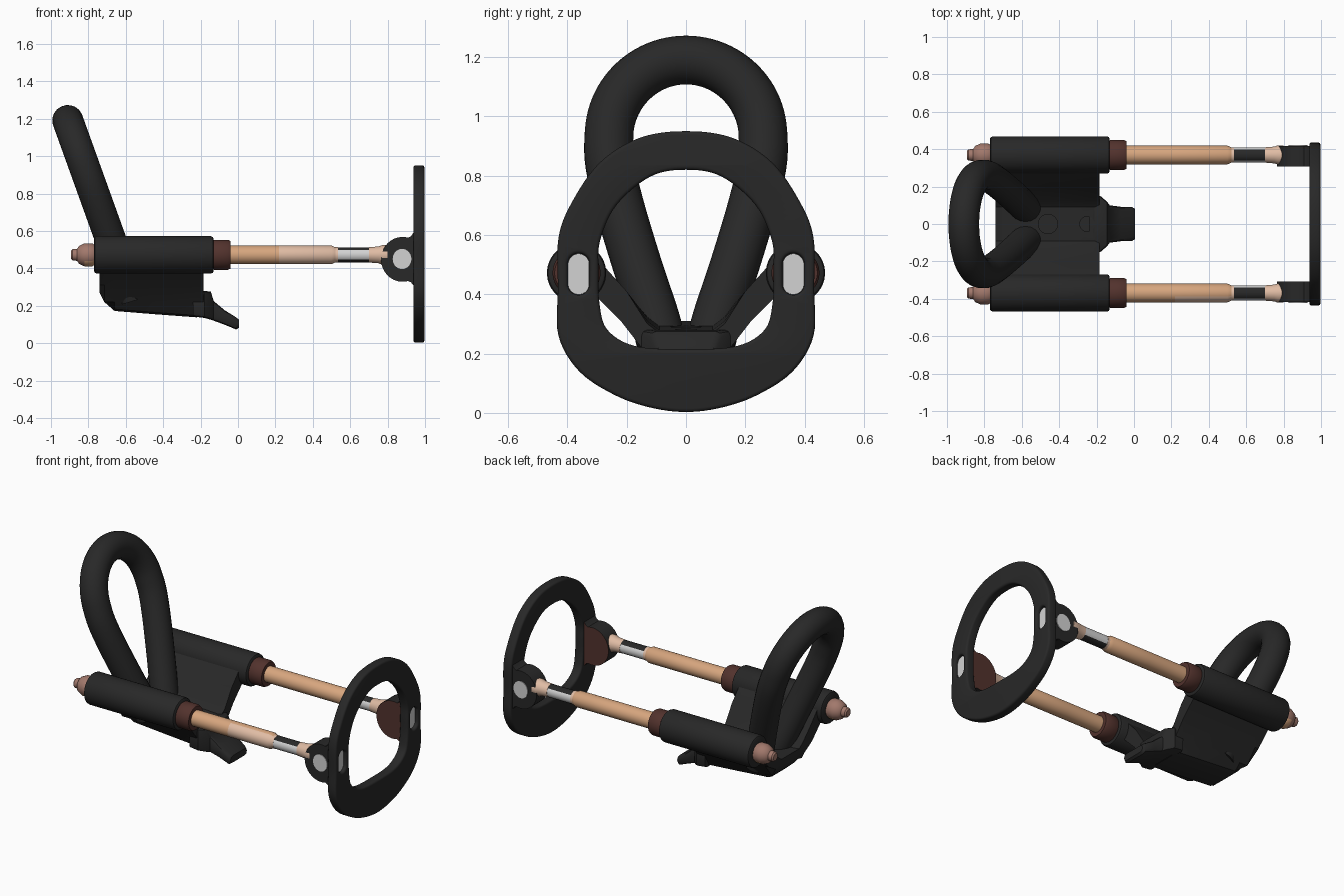
import bpy, bmesh, math
from mathutils import Matrix, Vector
from math import sin, cos, pi, radians

if "Cube" in bpy.data.objects:
    bpy.data.objects.remove(bpy.data.objects["Cube"])


def material(name, rgb):
    m = bpy.data.materials.new(name)
    m.diffuse_color = (*rgb, 1)
    m.use_nodes = True
    m.node_tree.nodes["Principled BSDF"].inputs["Base Color"].default_value = m.diffuse_color
    return m


BLACK = material("black", (0.021, 0.021, 0.021))
BROWN = material("dark brown", (0.085, 0.032, 0.026))
TAN = material("tan", (0.68, 0.38, 0.21))
BEIGE = material("beige", (0.74, 0.50, 0.37))
ROSE = material("rose brown", (0.36, 0.19, 0.15))
SILVER = material("silver", (0.65, 0.65, 0.65))


def add(name, mesh, mats):
    for m in mats:
        mesh.materials.append(m)
    ob = bpy.data.objects.new(name, mesh)
    bpy.context.collection.objects.link(ob)
    return ob


def loft(name, sections, mats, rule=None):
    """Skin a row of closed sections, cap the ends, colour faces by rule."""
    bm = bmesh.new()
    rows = [[bm.verts.new(p) for p in s] for s in sections]
    n = len(rows[0])
    for a, b in zip(rows, rows[1:]):
        for i in range(n):
            j = (i + 1) % n
            bm.faces.new((a[i], a[j], b[j], b[i]))
    bm.faces.new(rows[0])
    bm.faces.new(rows[-1])
    bmesh.ops.recalc_face_normals(bm, faces=bm.faces)
    if rule:
        for f in bm.faces:
            f.material_index = rule(f)
    me = bpy.data.meshes.new(name)
    bm.to_mesh(me)
    bm.free()
    return add(name, me, mats)


def turned(name, y, z, profile, mats, rule=None, n=40):
    """Round part along x from (x, radius) pairs."""
    ring = [2 * pi * (i + 0.5) / n for i in range(n)]
    return loft(name, [[(x, y + r * cos(a), z + r * sin(a)) for a in ring]
                       for x, r in profile], mats, rule)


def smooth_loop(pts, closed=True, steps=6):
    """Catmull-Rom through the points."""
    pts = [Vector(p) for p in pts]
    n, out = len(pts), []
    for i in range(n if closed else n - 1):
        if closed:
            a, b, c, d = (pts[(i + k) % n] for k in (-1, 0, 1, 2))
        else:
            a, b, c, d = (pts[min(max(i + k, 0), n - 1)] for k in (-1, 0, 1, 2))
        for s in range(steps):
            t = s / steps
            out.append(0.5 * (2 * b + (c - a) * t + (2 * a - 5 * b + 4 * c - d) * t * t
                              + (3 * b - a - 3 * c + d) * t ** 3))
    if not closed:
        out.append(pts[-1])
    return out


def mirrored(half):
    """Complete a (y, z) half outline whose ends lie on y = 0."""
    return half + [(-y, z) for y, z in half[-2:0:-1]]


def curve_mesh(name, loops, closed, mats, matrix=None, **settings):
    cu = bpy.data.curves.new(name, 'CURVE')
    for k, v in settings.items():
        setattr(cu, k, v)
    for loop in loops:
        sp = cu.splines.new('POLY')
        sp.points.add(len(loop) - 1)
        for p, co in zip(sp.points, loop):
            p.co = (*Vector(co).to_3d(), 1)
        sp.use_cyclic_u = closed
    tmp = bpy.data.objects.new(name + "_path", cu)
    bpy.context.collection.objects.link(tmp)
    dg = bpy.context.evaluated_depsgraph_get()
    me = bpy.data.meshes.new_from_object(tmp.evaluated_get(dg))
    bpy.data.objects.remove(tmp)
    bm = bmesh.new()
    bm.from_mesh(me)
    bmesh.ops.remove_doubles(bm, verts=bm.verts, dist=0.0002)
    bmesh.ops.recalc_face_normals(bm, faces=bm.faces)
    bm.to_mesh(me)
    bm.free()
    if matrix:
        me.transform(matrix)
    me.materials.clear()
    return add(name, me, mats)


def stadium(cy, cz, r, half):
    """Upright slot outline in (y, z)."""
    return [(cy + r * cos(a), cz + r * sin(a) + (half if a < pi else -half))
            for a in [2 * pi * (i + 0.5) / 24 for i in range(24)]]


# Front ring plate with central opening and two slots
outer = mirrored([(0, 0.95), (0.155, 0.928), (0.29, 0.845), (0.385, 0.71), (0.43, 0.59),
                  (0.432, 0.42), (0.43, 0.26), (0.36, 0.14), (0.24, 0.06), (0.12, 0.018), (0, 0.003)])
inner = mirrored([(0, 0.82), (0.12, 0.797), (0.235, 0.70), (0.29, 0.58), (0.295, 0.48),
                  (0.292, 0.37), (0.265, 0.28), (0.17, 0.225), (0, 0.215)])
to_yz = Matrix(((0, 0, 1, 0.967), (1, 0, 0, 0), (0, 1, 0, 0), (0, 0, 0, 1)))
curve_mesh("front_ring", [smooth_loop(outer), smooth_loop(inner),
                          stadium(0.362, 0.468, 0.037, 0.033), stadium(-0.362, 0.468, 0.037, 0.033)],
           True, [BLACK], to_yz, dimensions='2D', fill_mode='BOTH',
           extrude=0.018, bevel_depth=0.012, bevel_resolution=2, offset=-0.012)

# Tilted loop handle at the back
leg = [(0.085, 0.24), (0.105, 0.32), (0.165, 0.50), (0.225, 0.70), (0.257, 0.84)]
arc = [(0.26 * cos(radians(a)), 0.93 + 0.26 * sin(radians(a))) for a in range(0, 181, 15)]
path = leg + arc + [(-y, z) for y, z in reversed(leg)]
path = [(-0.91 + (1.19 - z) * 0.36, y, z) for y, z in path]
curve_mesh("loop_handle", [smooth_loop(path, False, 4)], False, [BLACK],
           dimensions='3D', bevel_depth=0.083, bevel_resolution=8, use_fill_caps=True)

# Trough-shaped cradle between the sleeves
sections = []
for x, t, b in [(-0.74, 0.31, 0.27), (-0.715, 0.305, 0.22), (-0.66, 0.30, 0.172),
                (-0.45, 0.29, 0.155), (-0.22, 0.28, 0.138), (-0.185, 0.27, 0.16)]:
    half = [(0, t), (0.09, t), (0.13, t + 0.03), (0.20, 0.41), (0.29, 0.51),
            (0.31, 0.40), (0.22, 0.31), (0.15, max(0.22, b)), (0.11, b + 0.01), (0.07, b), (0, b)]
    sections.append([(x, y, z) for y, z in mirrored(half)])
cradle = loft("cradle", sections, [BLACK])

# Dimples in the cradle floor
for x, r in ((-0.46, 0.052), (-0.25, 0.04)):
    cutter = loft("dimple_cutter", [[(x + r * cos(a), r * sin(a), z) for a in
                                     [2 * pi * i / 24 for i in range(24)]] for z in (0.235, 0.4)], [BLACK])
    cutter.hide_render = True
    mod = cradle.modifiers.new("dimple", 'BOOLEAN')
    mod.object, mod.operation, mod.solver = cutter, 'DIFFERENCE', 'EXACT'
    bpy.context.view_layer.objects.active = cradle
    bpy.ops.object.modifier_apply(modifier=mod.name)
    bpy.data.objects.remove(cutter)

# Tongue sloping down from the cradle
sections = []
for x, w, t, b in [(-0.24, 0.15, 0.275, 0.142), (-0.18, 0.15, 0.28, 0.135), (-0.145, 0.12, 0.275, 0.125),
                   (-0.13, 0.10, 0.225, 0.12), (-0.07, 0.092, 0.175, 0.098),
                   (-0.01, 0.09, 0.138, 0.073), (0.005, 0.082, 0.125, 0.082)]:
    c = 0.02
    half = [(0, t), (w - c, t), (w - c * 0.3, t - c * 0.3), (w, t - c),
            (w, b + c), (w - c * 0.3, b + c * 0.3), (w - c, b), (0, b)]
    sections.append([(x, y, z) for y, z in mirrored(half)])
loft("tongue", sections, [BLACK])

# Paired parts: rods, sleeves, collars, end nuts, pivot lugs
for s, side in ((-1, "front"), (1, "back")):
    y, z = s * 0.369, 0.472
    turned(side + "_sleeve", y, z, [(-0.77, 0.088), (-0.765, 0.096), (-0.755, 0.1), (-0.145, 0.1),
                                    (-0.135, 0.096), (-0.13, 0.088)], [BLACK])
    turned(side + "_end_nut", y, z, [(-0.893, 0.022), (-0.885, 0.03), (-0.86, 0.032), (-0.85, 0.048),
                                     (-0.82, 0.062), (-0.78, 0.062), (-0.76, 0.05)], [ROSE, TAN],
           lambda f: int(f.normal.z < -0.5 and f.calc_center_median().x > -0.83))
    turned(side + "_collar", y, z, [(-0.14, 0.074), (-0.125, 0.081), (-0.055, 0.081), (-0.04, 0.074)], [BROWN])
    turned(side + "_rod", y, z, [(-0.05, 0.05), (0.22, 0.05), (0.50, 0.05), (0.52, 0.041)], [TAN, BEIGE],
           lambda f: int(f.calc_center_median().x > 0.22 and s < 0 and f.normal.y < -0.4))
    turned(side + "_rod_neck", y, z, [(0.51, 0.041), (0.535, 0.041)], [BEIGE])
    turned(side + "_rod_window", y, z, [(0.535, 0.04), (0.70, 0.04)], [SILVER, BLACK],
           lambda f: int(abs(f.normal.z) > 0.6))
    turned(side + "_rod_end", y, z, [(0.70, 0.041), (0.75, 0.045), (0.77, 0.052), (0.80, 0.052)], [BEIGE])

    # Lug with brown inner face
    prof = [(0.88 + 0.115 * cos(radians(a)), 0.448 + 0.12 * sin(radians(a))) for a in range(75, 286, 10)]
    prof = [(0.945, 0.60), (0.925, 0.572)] + prof + [(0.925, 0.325), (0.945, 0.30)]
    loft(side + "_pivot_lug", [[(px, s * ly, pz) for px, pz in prof] for ly in (0.308, 0.418)],
         [BLACK, BROWN], lambda f: int(f.normal.y * s < -0.9))

    # Silver pivot cap and slot plate
    disc = [(0.877 + 0.05 * cos(2 * pi * i / 28), 0.45 + 0.054 * sin(2 * pi * i / 28)) for i in range(28)]
    loft(side + "_pivot_cap", [[(px, s * ly, pz) for px, pz in disc] for ly in (0.415, 0.422)], [SILVER])
    slot = stadium(s * 0.362, 0.468, 0.036, 0.033)
    loft(side + "_slot_plate", [[(x, py, pz) for py, pz in slot] for x in (0.968, 0.976)], [SILVER])

# Smooth shading with sharp edges kept
bpy.ops.object.select_all(action='SELECT')
bpy.context.view_layer.objects.active = cradle
bpy.ops.object.shade_smooth_by_angle(angle=radians(35))
